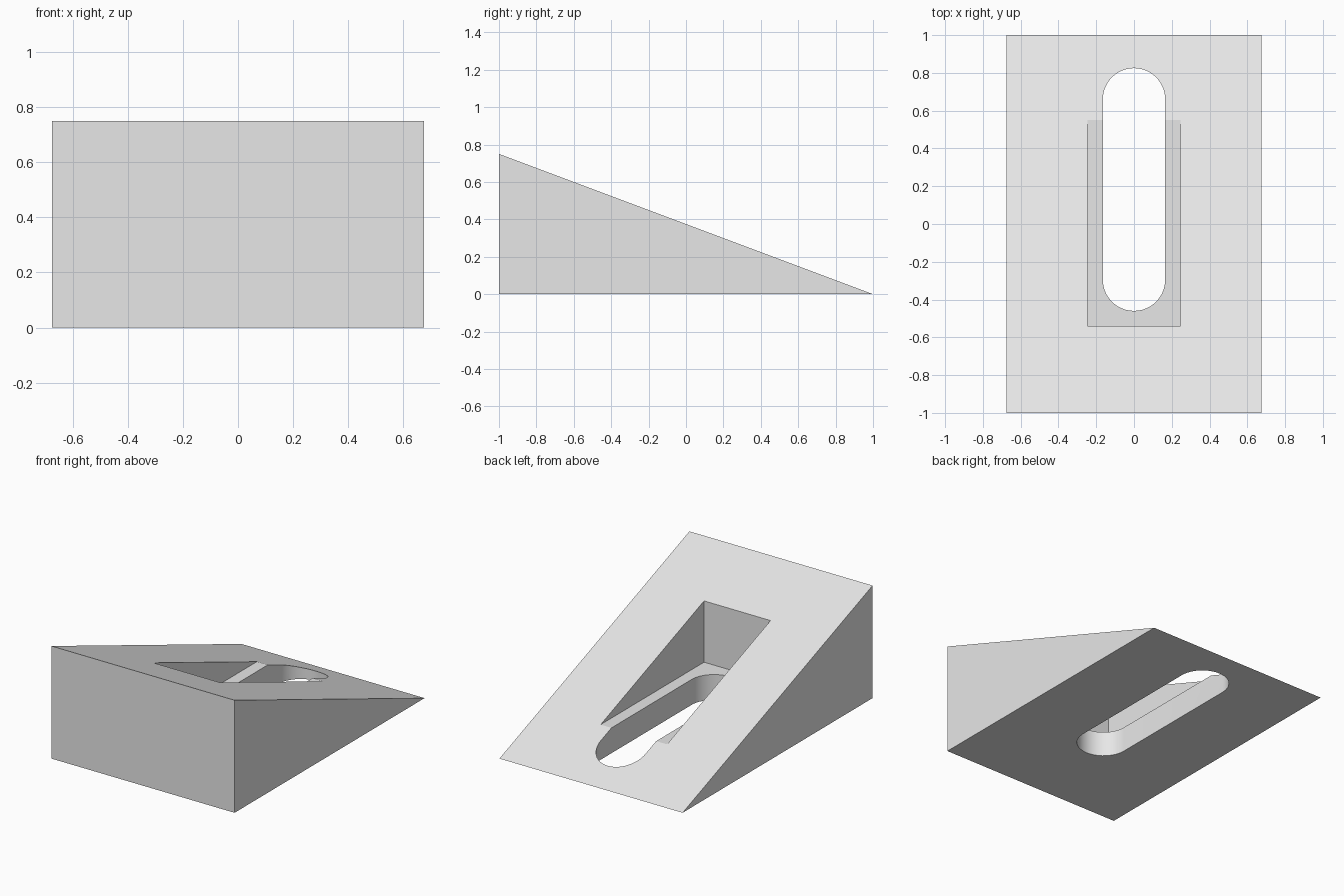
import bpy
import bmesh
import math

default_cube = bpy.data.objects.get("Cube")
if default_cube:
    bpy.data.objects.remove(default_cube, do_unlink=True)

HALF_WIDTH = 0.675
HEIGHT = 0.75
POCKET_FLOOR = 0.169


def extrude_profile(name, points, offset):
    """Make a solid by pushing a closed profile along an offset."""
    mesh = bpy.data.meshes.new(name)
    bm = bmesh.new()
    face = bm.faces.new([bm.verts.new(p) for p in points])
    result = bmesh.ops.extrude_face_region(bm, geom=[face])
    moved = [v for v in result["geom"] if isinstance(v, bmesh.types.BMVert)]
    bmesh.ops.translate(bm, verts=moved, vec=offset)
    bmesh.ops.recalc_face_normals(bm, faces=bm.faces)
    bm.to_mesh(mesh)
    bm.free()
    obj = bpy.data.objects.new(name, mesh)
    bpy.context.collection.objects.link(obj)
    return obj


def slot_outline(radius, y_low, y_high, z, steps=24):
    """Rounded slot: a half circle at each end."""
    points = []
    for centre, start in ((y_high - radius, 0), (y_low + radius, math.pi)):
        for i in range(steps + 1):
            a = start + math.pi * i / steps
            points.append((radius * math.cos(a), centre + radius * math.sin(a), z))
    return points


# Wedge body, tall at the front
wedge = extrude_profile(
    "wedge_block",
    [(-HALF_WIDTH, -1, 0), (-HALF_WIDTH, 1, 0), (-HALF_WIDTH, -1, HEIGHT)],
    (2 * HALF_WIDTH, 0, 0))

# Flat-floored pocket and the rounded through slot
pocket = extrude_profile(
    "pocket_cutter",
    [(x, y, POCKET_FLOOR) for x, y in
     ((-0.245, -0.54), (0.245, -0.54), (0.245, 0.8), (-0.245, 0.8))],
    (0, 0, 1))
slot = extrude_profile(
    "slot_cutter", slot_outline(0.165, -0.46, 0.825, -0.2), (0, 0, 1.4))

bpy.ops.object.select_all(action="DESELECT")
bpy.context.view_layer.objects.active = wedge
wedge.select_set(True)
for cutter in (pocket, slot):
    cutter.hide_render = True
    cut = wedge.modifiers.new(cutter.name, "BOOLEAN")
    cut.operation = "DIFFERENCE"
    cut.solver = "EXACT"
    cut.object = cutter
    bpy.ops.object.modifier_apply(modifier=cut.name)
    bpy.data.objects.remove(cutter, do_unlink=True)

# Smooth only the rounded slot ends
bpy.ops.object.shade_smooth_by_angle(angle=math.radians(15))

# Plain grey finish
grey = bpy.data.materials.new("light_grey")
colour = (0.8, 0.8, 0.8, 1)
grey.use_nodes = True
grey.diffuse_color = colour
grey.node_tree.nodes["Principled BSDF"].inputs["Base Color"].default_value = colour
wedge.data.materials.clear()
wedge.data.materials.append(grey)
